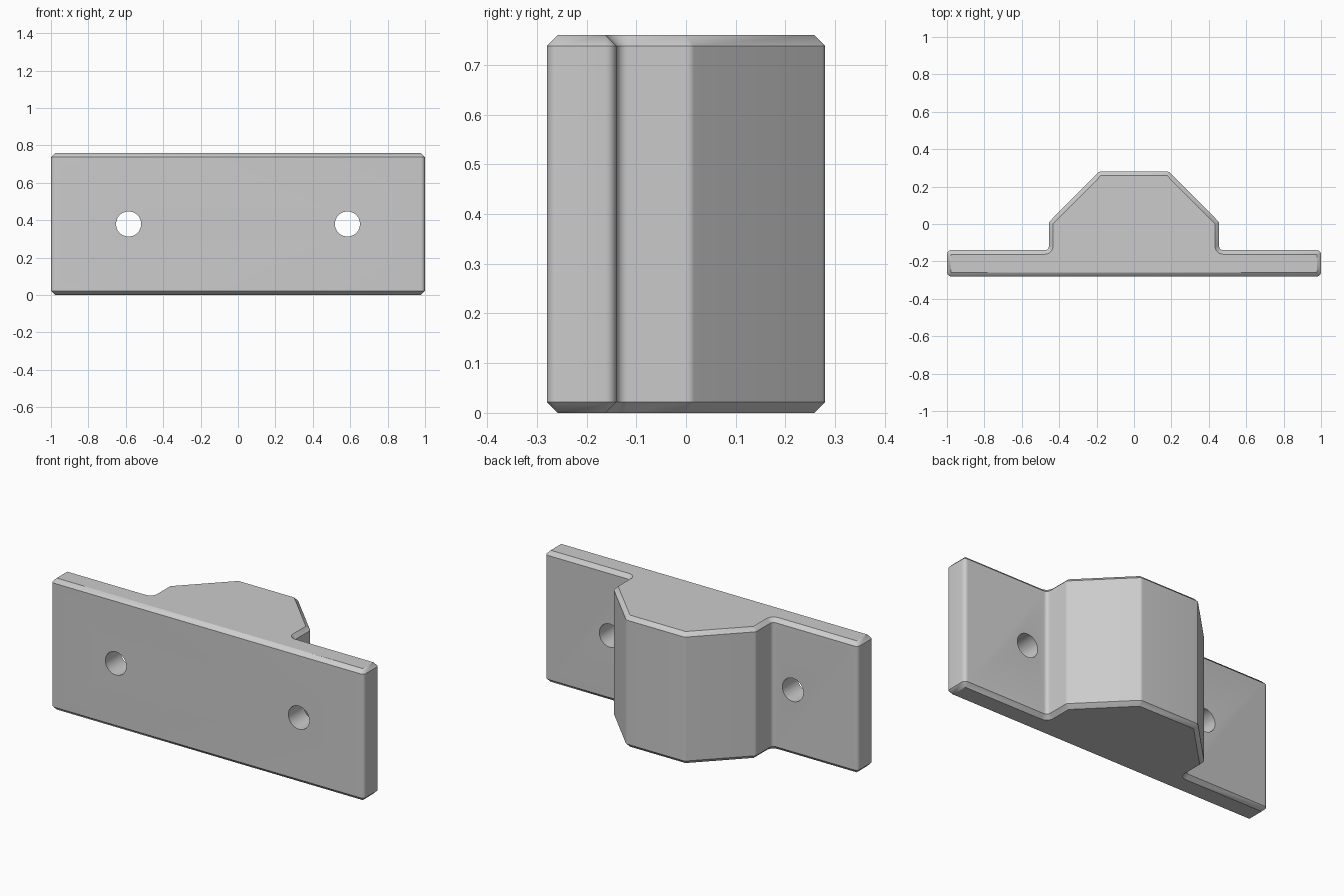
import bpy, bmesh, math
from mathutils import Vector

cube = bpy.data.objects.get("Cube")
if cube:
    bpy.data.objects.remove(cube)

HEIGHT = 0.76
BEVEL = 0.022      # end chamfer and corner radius
STEPS = 6          # segments per rounded corner

grey = bpy.data.materials.new("plain grey")
grey.use_nodes = True
colour = (0.6, 0.6, 0.6, 1)
grey.diffuse_color = colour
grey.node_tree.nodes["Principled BSDF"].inputs["Base Color"].default_value = colour

# Plan outline, counter-clockwise: mounting flange with a raised, chamfered block behind it
half = [(1, -0.28), (1, -0.14), (0.455, -0.14), (0.455, 0.01), (0.187, 0.28)]
outline = [Vector(p) for p in half] + [Vector((-x, y)) for x, y in reversed(half)]


def outline_points(inset):
    """Outline with rounded corners, moved inward by inset."""
    points = []
    for i, corner in enumerate(outline):
        a = (corner - outline[i - 1]).normalized()
        b = (outline[(i + 1) % len(outline)] - corner).normalized()
        na, nb = Vector((a.y, -a.x)), Vector((b.y, -b.x))
        side = 1 if a.x * b.y - a.y * b.x > 0 else -1
        centre = corner - side * BEVEL * (na + nb) / (1 + na.dot(nb))
        for k in range(STEPS + 1):
            n = na.slerp(nb, k / STEPS)
            points.append(centre + n * (side * BEVEL - inset))
    return points


# Bracket body: stacked outline rings, narrowed at both ends
bm = bmesh.new()
rings = []
for z, inset in ((0, BEVEL), (BEVEL, 0), (HEIGHT - BEVEL, 0), (HEIGHT, BEVEL)):
    rings.append([bm.verts.new((p.x, p.y, z)) for p in outline_points(inset)])
count = len(rings[0])
for low, high in zip(rings, rings[1:]):
    for i in range(count):
        j = (i + 1) % count
        bm.faces.new((low[i], low[j], high[j], high[i]))
bm.faces.new(rings[-1])
bm.faces.new(list(reversed(rings[0])))
bmesh.ops.remove_doubles(bm, verts=bm.verts, dist=0.0005)
bmesh.ops.recalc_face_normals(bm, faces=bm.faces)
mesh = bpy.data.meshes.new("mounting_bracket")
bm.to_mesh(mesh)
bm.free()
mesh.materials.append(grey)
bracket = bpy.data.objects.new("mounting_bracket", mesh)
bpy.context.collection.objects.link(bracket)

# Screw holes through both flange ends
cutters = []
for side in (-1, 1):
    bpy.ops.mesh.primitive_cylinder_add(
        vertices=48, radius=0.067, depth=0.4,
        location=(side * 0.585, -0.21, HEIGHT / 2), rotation=(math.pi / 2, 0, 0))
    cutter = bpy.context.object
    cutter.name = "screw_hole_cutter"
    cutter.hide_render = True
    cutter.data.materials.append(grey)
    cutters.append(cutter)
    cut = bracket.modifiers.new("screw_hole", "BOOLEAN")
    cut.operation = "DIFFERENCE"
    cut.solver = "EXACT"
    cut.object = cutter

bpy.ops.object.select_all(action="DESELECT")
bracket.select_set(True)
bpy.context.view_layer.objects.active = bracket
for modifier in list(bracket.modifiers):
    bpy.ops.object.modifier_apply(modifier=modifier.name)
for cutter in cutters:
    bpy.data.objects.remove(cutter)
bpy.ops.object.shade_smooth_by_angle(angle=math.radians(25))
